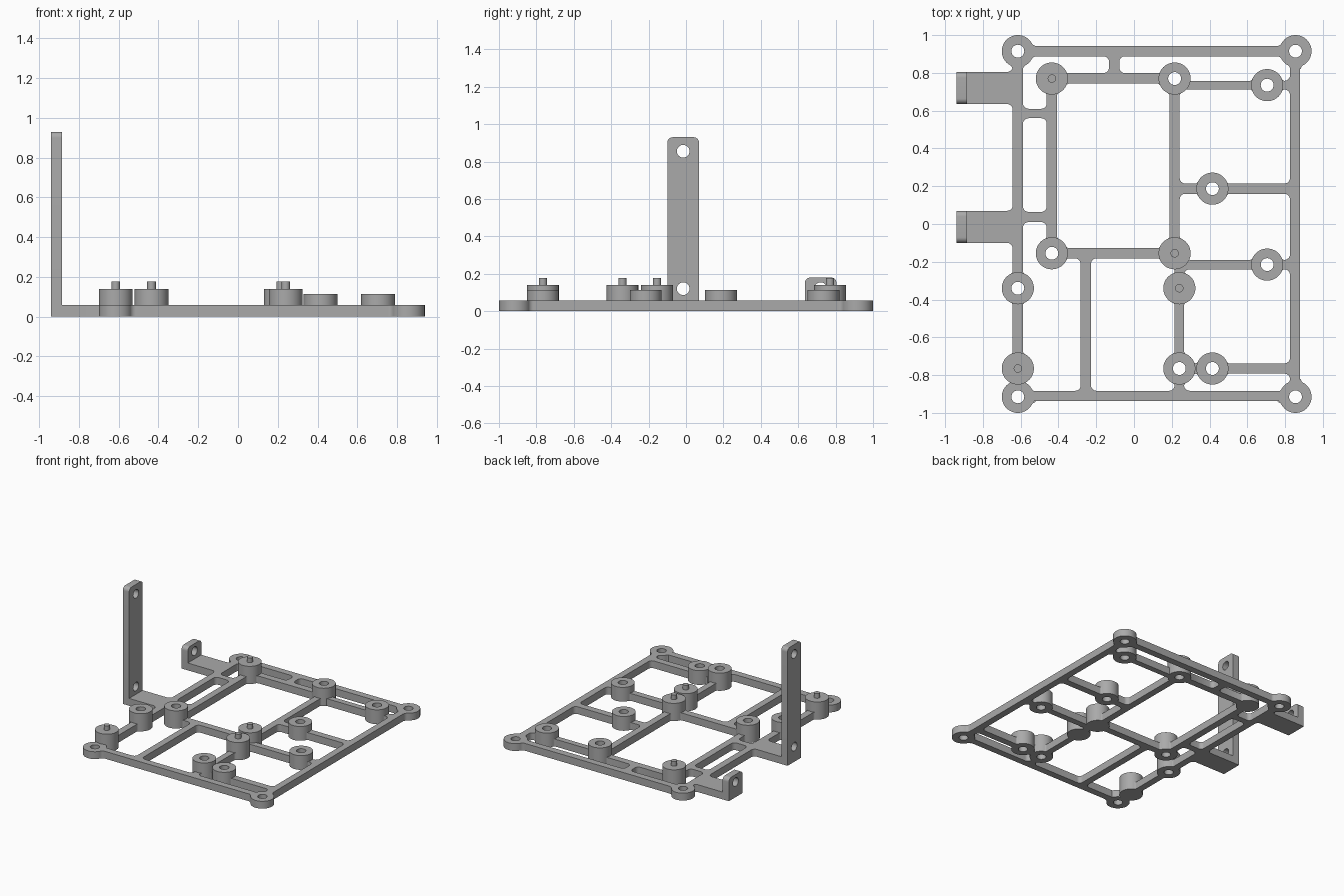
import bpy, bmesh
from math import pi, cos, sin, atan2, sqrt
from mathutils import Vector, Matrix
from mathutils.geometry import delaunay_2d_cdt

if "Cube" in bpy.data.objects:
    bpy.data.objects.remove(bpy.data.objects["Cube"])

grey = bpy.data.materials.new("plain grey")
grey.use_nodes = True
grey.diffuse_color = (0.4, 0.4, 0.4, 1)
grey.node_tree.nodes["Principled BSDF"].inputs["Base Color"].default_value = grey.diffuse_color

BASE = 0.058      # thickness of the flat frame
FILLET = 0.03
HUB_R, HOLE_R, PIN_R = 0.085, 0.034, 0.022


def arc(cx, cy, r, a, b, n=8):
    return [(cx + r * cos(a + (b - a) * i / n), cy + r * sin(a + (b - a) * i / n))
            for i in range(n + 1)]


def circle(x, y, r, n=48):
    return arc(x, y, r, 0, 2 * pi, n)[:-1]


def ccw(loop):
    area = sum(p[0] * q[1] - q[0] * p[1] for p, q in zip(loop, loop[1:] + loop[:1]))
    return loop if area > 0 else loop[::-1]


def plate(name, solids, holes, height, matrix):
    """Merge flat outlines, drop the holes, and extrude the result."""
    verts, faces = [], []
    for loop in solids + holes:
        faces.append(list(range(len(verts), len(verts) + len(loop))))
        verts += [Vector(p) for p in ccw(loop)]
    pts, _, tris, _, _, source = delaunay_2d_cdt(verts, [], faces, 1, 1e-5)
    bm = bmesh.new()
    bv = [bm.verts.new((p.x, p.y, 0)) for p in pts]
    for tri, src in zip(tris, source):
        if src and max(src) < len(solids):
            bm.faces.new([bv[i] for i in tri])
    bmesh.ops.delete(bm, geom=[v for v in bm.verts if not v.link_faces], context='VERTS')
    top = bmesh.ops.extrude_face_region(bm, geom=bm.faces[:], use_keep_orig=True)["geom"]
    bmesh.ops.translate(bm, vec=(0, 0, height),
                        verts=[g for g in top if isinstance(g, bmesh.types.BMVert)])
    bmesh.ops.recalc_face_normals(bm, faces=bm.faces[:])
    bm.transform(matrix)
    mesh = bpy.data.meshes.new(name)
    bm.to_mesh(mesh)
    bm.free()
    mesh.materials.append(grey)
    obj = bpy.data.objects.new(name, mesh)
    bpy.context.collection.objects.link(obj)
    bpy.ops.object.select_all(action='DESELECT')
    obj.select_set(True)
    bpy.context.view_layer.objects.active = obj
    bpy.ops.object.shade_smooth_by_angle(angle=0.5)
    return obj


# Bars: position across, start, end, half width
upright_bars = [
    (-0.615, -0.915, 0.915, 0.027), (0.853, -0.915, 0.915, 0.027),
    (-0.435, -0.155, 0.77, 0.027), (0.215, -0.155, 0.77, 0.027),
    (0.24, -0.91, -0.155, 0.025), (-0.255, -0.91, -0.155, 0.027),
    (-0.105, 0.77, 0.915, 0.027)]
cross_bars = [
    (0.915, -0.615, 0.855, 0.027), (-0.91, -0.615, 0.855, 0.027),
    (0.772, -0.435, 0.215, 0.027), (-0.155, -0.435, 0.215, 0.027),
    (0.735, 0.215, 0.853, 0.023), (0.187, 0.215, 0.853, 0.027),
    (-0.215, 0.215, 0.853, 0.025), (-0.765, 0.24, 0.853, 0.027),
    (0.585, -0.615, -0.435, 0.025), (0.037, -0.615, -0.435, 0.027),
    (0.72, -0.94, -0.615, 0.085), (-0.015, -0.94, -0.615, 0.085)]

# Hubs: corner eyelets, tall and low standoffs
corners = [(x, y) for x in (-0.615, 0.855) for y in (-0.915, 0.915)]
tall_open = [(0.215, 0.77), (-0.435, -0.155), (-0.615, -0.34), (0.24, -0.765)]
tall_pin = [(-0.435, 0.77), (0.215, -0.155), (-0.615, -0.765), (0.24, -0.34)]
low_open = [(0.705, 0.735), (0.705, -0.215), (0.415, 0.187), (0.415, -0.765)]

outlines = []
for x, a, b, w in upright_bars:
    outlines.append([(x - w, a), (x + w, a), (x + w, b), (x - w, b)])
for y, a, b, w in cross_bars:
    outlines.append([(a, y - w), (b, y - w), (b, y + w), (a, y + w)])

# Rounded inside corners where bars meet
for x, y0, y1, wx in upright_bars:
    for y, x0, x1, wy in cross_bars:
        for sx, sy in ((1, 1), (1, -1), (-1, 1), (-1, -1)):
            if x0 < x + sx * 0.1 < x1 and y0 < y + sy * 0.1 < y1 and \
               x0 - 0.01 < x < x1 + 0.01 and y0 - 0.01 < y < y1 + 0.01:
                curve = arc(wx + FILLET, wy + FILLET, FILLET, 1.5 * pi, pi)
                outlines.append([(x, y)] + [(x + sx * u, y + sy * v) for u, v in curve])


# Flared joints where a bar leaves a hub
def flare(cx, cy, dx, dy, w, f):
    a = sqrt((HUB_R + f) ** 2 - (w + f) ** 2)
    curve = arc(a, w + f, f, -pi / 2, -pi + atan2(w + f, a))
    for s in (1, -1):
        outlines.append([(cx, cy)] + [(cx + dx * u - dy * v * s, cy + dy * u + dx * v * s)
                                      for u, v in curve])


hubs = corners + tall_open + tall_pin + low_open
for cx, cy in hubs:
    outlines.append(circle(cx, cy, HUB_R))
    f = FILLET if (cx, cy) in corners else FILLET / 2
    for s in (1, -1):
        for x, a, b, w in upright_bars:
            if abs(x - cx) < 0.01 and a < cy + s * 0.12 < b:
                flare(cx, cy, 0, s, w, f)
        for y, a, b, w in cross_bars:
            if abs(y - cy) < 0.01 and a < cx + s * 0.12 < b:
                flare(cx, cy, s, 0, w, f)

bores = [circle(x, y, HOLE_R) for x, y in corners + tall_open + low_open]
plate("base_frame", outlines, bores, BASE, Matrix.Identity(4))

# Standoffs and locating pins
for label, spots, top in (("tall_standoff", tall_open, 0.14), ("low_standoff", low_open, 0.113),
                          ("pin_standoff", tall_pin, 0.14)):
    for x, y in spots:
        bore = [] if spots is tall_pin else [circle(0, 0, HOLE_R)]
        plate(label, [circle(0, 0, HUB_R)], bore, top - BASE, Matrix.Translation((x, y, BASE)))
        if spots is tall_pin:
            plate("locating_pin", [circle(0, 0, PIN_R, 24)], [], 0.036,
                  Matrix.Translation((x, y, top)))

# Upright mounting tabs: outline drawn in y and z, extruded along x
yz_to_world = Matrix(((0, 0, 1, -0.94), (1, 0, 0, 0), (0, 1, 0, 0), (0, 0, 0, 1)))
for name, y, top, hole_heights in (("tall_mounting_tab", -0.015, 0.93, (0.12, 0.855)),
                                   ("short_mounting_tab", 0.72, 0.18, (0.12,))):
    w, r = 0.085, 0.03
    shape = [(y - w, BASE), (y + w, BASE)]
    shape += arc(y + w - r, top - r, r, 0, pi / 2) + arc(y - w + r, top - r, r, pi / 2, pi)
    plate(name, [shape], [circle(y, z, HOLE_R, 32) for z in hole_heights], 0.055, yz_to_world)
